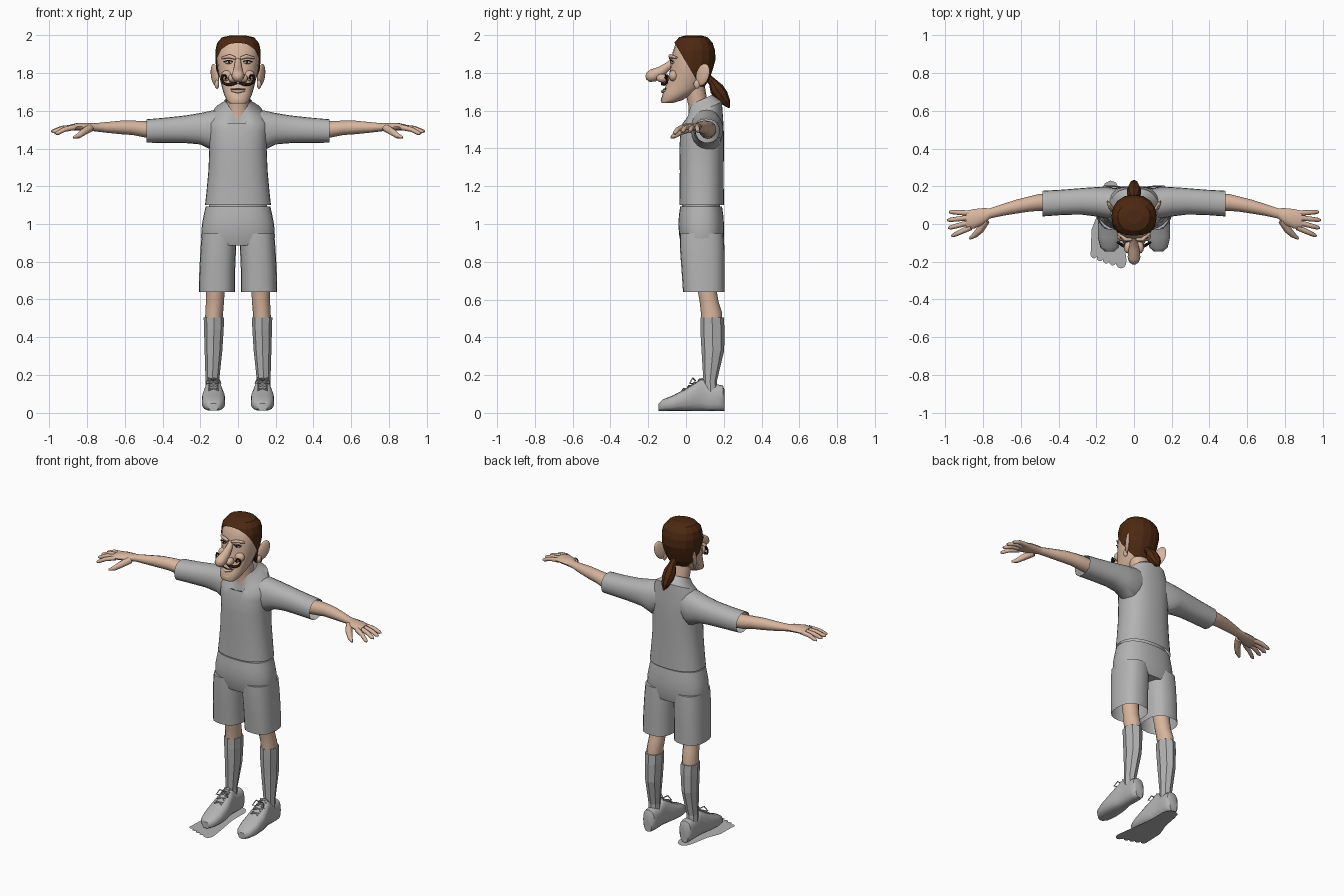
import bpy, bmesh, math
from mathutils import Vector, Matrix


def material(name, rgb):
    m = bpy.data.materials.new(name)
    m.diffuse_color = (*rgb, 1)
    return m


GREY = material("cloth grey", (0.45, 0.45, 0.45))
SKIN = material("skin", (0.68, 0.46, 0.34))
HAIR = material("brown hair", (0.075, 0.022, 0.006))
DARK = material("dark brown", (0.02, 0.009, 0.006))


def finish(name, bm, mat, mirror=False, smooth=40):
    bmesh.ops.recalc_face_normals(bm, faces=bm.faces)
    me = bpy.data.meshes.new(name)
    bm.to_mesh(me)
    bm.free()
    me.materials.append(mat)
    if smooth:
        me.shade_smooth()
        me.set_sharp_from_angle(angle=math.radians(smooth))
    ob = bpy.data.objects.new(name, me)
    bpy.context.collection.objects.link(ob)
    if mirror:
        ob.modifiers.new("mirror", "MIRROR").use_mirror_merge = False
    return ob


def skin_rings(bm, rings, caps):
    n = len(rings[0])
    vs = [[bm.verts.new(p) for p in r] for r in rings]
    for a, b in zip(vs, vs[1:]):
        for i in range(n):
            j = (i + 1) % n
            bm.faces.new((a[i], a[j], b[j], b[i]))
    if caps[0]:
        bm.faces.new(vs[0])
    if caps[1]:
        bm.faces.new(vs[-1])


def loft_bm(rows, axis="z", n=20, p=1.0, caps=(1, 1), warp=None):
    """Each row: position on the axis, two centre values, two radii."""
    def sq(v):
        return math.copysign(abs(v) ** p, v)
    rings = []
    for k, (t, c1, c2, r1, r2) in enumerate(rows):
        ring = []
        for i in range(n):
            a = 2 * math.pi * i / n
            u, v = c1 + r1 * sq(math.cos(a)), c2 + r2 * sq(math.sin(a))
            q = {"x": (t, u, v), "y": (u, t, v), "z": (u, v, t)}[axis]
            ring.append(warp(k, q) if warp else q)
        rings.append(ring)
    bm = bmesh.new()
    skin_rings(bm, rings, caps)
    return bm


def loft(name, rows, mat, mirror=False, smooth=40, **kw):
    return finish(name, loft_bm(rows, **kw), mat, mirror, smooth)


def tube(name, pts, radii, mat, mirror=False, n=8, smooth=50):
    pts = [Vector(q) for q in pts]
    span = pts[-1] - pts[0]
    ref = Vector((0, 0, 0))
    ref[min(range(3), key=lambda i: abs(span[i]))] = 1
    rings = []
    for k, q in enumerate(pts):
        t = (pts[min(k + 1, len(pts) - 1)] - pts[max(k - 1, 0)]).normalized()
        u = t.cross(ref).normalized()
        w = t.cross(u)
        r = radii[k] if isinstance(radii, (list, tuple)) else radii
        rings.append([q + r * (math.cos(2 * math.pi * i / n) * u +
                               math.sin(2 * math.pi * i / n) * w) for i in range(n)])
    bm = bmesh.new()
    skin_rings(bm, rings, (1, 1))
    return finish(name, bm, mat, mirror, smooth)


def blob(name, loc, size, mat, mirror=False, rot=(0, 0, 0)):
    bm = bmesh.new()
    turn = Matrix.Rotation(rot[2], 4, "Z") @ Matrix.Rotation(rot[0], 4, "X")
    bmesh.ops.create_uvsphere(bm, u_segments=12, v_segments=8, radius=1,
                              matrix=Matrix.Translation(loc) @ turn @ Matrix.Diagonal((*size, 1)))
    return finish(name, bm, mat, mirror, 60)


# Shirt body, with a raised collar at the back and a V at the front
def neckline(k, q):
    x, y, z = q
    if k >= 6:
        z += 0.45 * (y - 0.075)
        if y < 0.06:
            z -= 0.075 * max(0, 1 - abs(x) / 0.055)
    return x, y, z


loft("shirt", [(1.10, 0, 0.083, 0.175, 0.118), (1.17, 0, 0.083, 0.167, 0.117),
               (1.28, 0, 0.083, 0.157, 0.116), (1.40, 0, 0.083, 0.152, 0.118),
               (1.49, 0, 0.085, 0.158, 0.115), (1.535, 0, 0.09, 0.16, 0.108),
               (1.595, 0, 0.095, 0.125, 0.095), (1.625, 0, 0.085, 0.085, 0.08),
               (1.655, 0, 0.075, 0.066, 0.064)],
     GREY, n=32, p=0.85, caps=(0, 0), warp=neckline)

# Sleeves
loft("sleeve", [(0.06, 0.105, 1.52, 0.075, 0.09), (0.13, 0.11, 1.495, 0.085, 0.108),
                (0.20, 0.118, 1.505, 0.078, 0.083), (0.28, 0.12, 1.502, 0.07, 0.073),
                (0.38, 0.115, 1.497, 0.067, 0.067), (0.485, 0.108, 1.493, 0.068, 0.062)],
     GREY, True, axis="x", caps=(0, 0), p=0.9)

# Shorts: seat and two open legs
loft("shorts_seat", [(0.885, 0, 0.085, 0.185, 0.105), (0.93, 0, 0.083, 0.196, 0.118),
                     (1.0, 0, 0.08, 0.191, 0.121), (1.05, 0, 0.08, 0.181, 0.117),
                     (1.092, 0, 0.08, 0.172, 0.111)], GREY, n=28, p=0.82)
loft("shorts_leg", [(0.64, 0.112, 0.094, 0.096, 0.11), (0.76, 0.11, 0.09, 0.095, 0.114),
                    (0.88, 0.104, 0.085, 0.094, 0.118), (0.95, 0.1, 0.083, 0.092, 0.116)],
     GREY, True, p=0.8, caps=(0, 1))
loft("waist", [(1.06, 0, 0.08, 0.155, 0.1), (1.13, 0, 0.08, 0.155, 0.1)], GREY)

# Legs and faceted socks
loft("leg", [(0.47, 0.13, 0.135, 0.046, 0.055), (0.53, 0.126, 0.135, 0.047, 0.056),
             (0.59, 0.122, 0.122, 0.048, 0.05), (0.66, 0.12, 0.11, 0.05, 0.05),
             (0.80, 0.115, 0.1, 0.06, 0.065)], SKIN, True, n=12)
loft("sock", [(0.11, 0.136, 0.13, 0.036, 0.038), (0.17, 0.136, 0.128, 0.036, 0.036),
              (0.33, 0.13, 0.142, 0.047, 0.06), (0.44, 0.128, 0.14, 0.052, 0.064),
              (0.505, 0.128, 0.138, 0.054, 0.062)], GREY, True, smooth=0, n=8)

# Shoes
shoe = []
for y, rx, top in [(-0.145, 0.025, 0.05), (-0.125, 0.048, 0.07), (-0.07, 0.062, 0.092),
                   (0.0, 0.062, 0.128), (0.05, 0.052, 0.16), (0.085, 0.044, 0.185),
                   (0.125, 0.044, 0.145), (0.17, 0.045, 0.15), (0.195, 0.04, 0.145),
                   (0.205, 0.028, 0.12)]:
    shoe.append((y, 0.13, (top + 0.01) / 2, rx, (top - 0.01) / 2))
loft("shoe", shoe, GREY, True, axis="y", n=16, p=0.75)

# Laces and bow
for k in range(4):
    y, z = -0.02 + 0.028 * k, 0.125 + 0.0165 * k
    for s in (-1, 1):
        tube("lace", [(0.13 - s * 0.026, y, z - 0.006), (0.13, y + 0.008, z + 0.004),
                      (0.13 + s * 0.026, y + 0.018, z + 0.002)], 0.004, GREY, True, 6)
for s in (-1, 1):
    tube("bow", [(0.13, 0.05, 0.17), (0.13 + s * 0.025, 0.035, 0.185),
                 (0.13 + s * 0.04, 0.02, 0.155), (0.13 + s * 0.012, 0.03, 0.155)],
         0.004, GREY, True, 6)

# Flat bare footprint under one foot
outline = [(-0.04, -0.19), (-0.055, -0.08), (-0.075, 0.05), (-0.075, 0.18), (-0.095, 0.22),
           (-0.125, 0.23), (-0.155, 0.215), (-0.17, 0.17), (-0.19, 0.06), (-0.225, -0.03),
           (-0.23, -0.165)]
toes = [(-0.212, -0.165, 0.017), (-0.18, -0.18, 0.017), (-0.147, -0.193, 0.017),
        (-0.113, -0.203, 0.017), (-0.069, -0.207, 0.028)]
for cx, cy, r in toes:
    for d in (200, 240, 270, 300, 340):
        a = math.radians(d)
        outline.append((cx + r * math.cos(a), cy + r * math.sin(a)))
bm = bmesh.new()
bm.faces.new([bm.verts.new((x, y, 0.0)) for x, y in reversed(outline)])
finish("footprint", bm, GREY, smooth=0)

# Arms and hands
loft("arm", [(0.40, 0.115, 1.495, 0.045, 0.045), (0.50, 0.115, 1.503, 0.045, 0.043),
             (0.56, 0.105, 1.51, 0.04, 0.038), (0.62, 0.093, 1.512, 0.037, 0.036),
             (0.70, 0.074, 1.512, 0.031, 0.028), (0.765, 0.056, 1.513, 0.027, 0.021),
             (0.80, 0.04, 1.515, 0.044, 0.021), (0.85, 0.027, 1.516, 0.052, 0.02),
             (0.89, 0.022, 1.512, 0.048, 0.015)], SKIN, True, axis="x", n=12)
for name, y0, tip in [("index_finger", -0.018, (0.967, -0.064, 1.478)),
                      ("middle_finger", 0.01, (0.985, -0.022, 1.488)),
                      ("ring_finger", 0.035, (0.99, 0.02, 1.49)),
                      ("little_finger", 0.057, (0.98, 0.064, 1.49))]:
    a, b = Vector((0.865, y0, 1.513)), Vector(tip)
    mid = a.lerp(b, 0.55) + Vector((0, 0, 0.007))
    tube(name, [a, mid, a.lerp(b, 0.9), b], (0.015, 0.013, 0.011, 0.005), SKIN, True)
tube("thumb", [(0.785, 0.02, 1.508), (0.815, -0.03, 1.49), (0.845, -0.06, 1.468),
               (0.872, -0.078, 1.458)], (0.022, 0.02, 0.015, 0.006), SKIN, True)

# Neck and head
loft("neck", [(1.48, 0, 0.078, 0.06, 0.075), (1.56, 0, 0.072, 0.06, 0.06),
              (1.62, 0, 0.066, 0.058, 0.052), (1.73, 0, 0.045, 0.065, 0.055)], SKIN, n=16)
skull = [(1.64, 0, -0.1, 0.045, 0.028), (1.655, 0, -0.078, 0.06, 0.056),
         (1.69, 0, -0.04, 0.075, 0.083), (1.72, 0, -0.012, 0.084, 0.1),
         (1.76, 0, 0.008, 0.094, 0.105), (1.81, 0, 0.022, 0.107, 0.108),
         (1.86, 0, 0.032, 0.112, 0.112), (1.91, 0, 0.036, 0.112, 0.106),
         (1.95, 0, 0.036, 0.103, 0.093), (1.98, 0, 0.036, 0.078, 0.066),
         (1.99, 0, 0.036, 0.035, 0.03)]
loft("head", skull, SKIN, n=20, p=0.9, smooth=60)

# Faceted hair cap, cut along a sloping hairline
rows = [(z + 0.009, cx, cy + 0.003, rx + 0.008, ry + 0.009) for z, cx, cy, rx, ry in skull[3:]]
bm = loft_bm(rows, n=16, p=0.92)
bmesh.ops.bisect_plane(bm, geom=bm.verts[:] + bm.edges[:] + bm.faces[:],
                       plane_co=(0, -0.058, 1.955), plane_no=(0, 0.85, 0.5), clear_inner=True)
finish("hair_cap", bm, HAIR, smooth=0)
tube("ponytail", [(0, 0.115, 1.775), (0, 0.14, 1.752), (0, 0.162, 1.715), (0, 0.188, 1.68),
                  (0, 0.212, 1.645), (0, 0.23, 1.615)],
     (0.02, 0.022, 0.038, 0.036, 0.024, 0.004), HAIR, n=8, smooth=0)

# Ears flaring outward
blob("ear", (0.123, 0.088, 1.79), (0.012, 0.038, 0.062), SKIN, True,
     (math.radians(-20), 0, math.radians(-28)))
blob("ear_lobe", (0.112, 0.058, 1.74), (0.012, 0.018, 0.024), SKIN, True)

# Nose, brow, lips and chin
tube("nose", [(0, -0.06, 1.875), (0, -0.09, 1.84), (0, -0.13, 1.808), (0, -0.175, 1.786),
              (0, -0.2, 1.778), (0, -0.213, 1.775)],
     (0.014, 0.02, 0.028, 0.034, 0.027, 0.01), SKIN, n=12, smooth=70)
blob("nostril", (0.03, -0.125, 1.772), (0.023, 0.032, 0.023), SKIN, True)
blob("cheek", (0.058, -0.066, 1.785), (0.032, 0.026, 0.03), SKIN, True)
tube("brow", [(0.012, -0.083, 1.878), (0.045, -0.082, 1.889), (0.085, -0.05, 1.88)],
     (0.008, 0.011, 0.006), SKIN, True)
tube("lower_lip", [(-0.035, -0.112, 1.707), (0, -0.122, 1.702), (0.035, -0.112, 1.707)],
     (0.005, 0.01, 0.005), SKIN)
tube("mouth_line", [(-0.04, -0.107, 1.716), (0, -0.118, 1.714), (0.04, -0.107, 1.716)],
     0.003, DARK)
blob("chin", (0, -0.108, 1.662), (0.04, 0.024, 0.022), SKIN)

# Eyes with dark lids
blob("eye", (0.05, -0.072, 1.857), (0.021, 0.012, 0.009), GREY, True, (0, 0, 0.2))
blob("pupil", (0.048, -0.083, 1.857), (0.006, 0.003, 0.006), DARK, True)
tube("eyelid", [(0.026, -0.082, 1.862), (0.05, -0.083, 1.868), (0.075, -0.071, 1.861)],
     0.003, DARK, True, 6)

# Curled moustache
tube("moustache", [(0.004, -0.122, 1.748), (0.03, -0.125, 1.742), (0.058, -0.115, 1.739),
                   (0.078, -0.103, 1.748), (0.087, -0.098, 1.768), (0.08, -0.1, 1.787),
                   (0.066, -0.106, 1.788), (0.061, -0.108, 1.774), (0.069, -0.106, 1.768)],
     (0.005, 0.009, 0.008, 0.007, 0.006, 0.006, 0.005, 0.005, 0.004), DARK, True)
